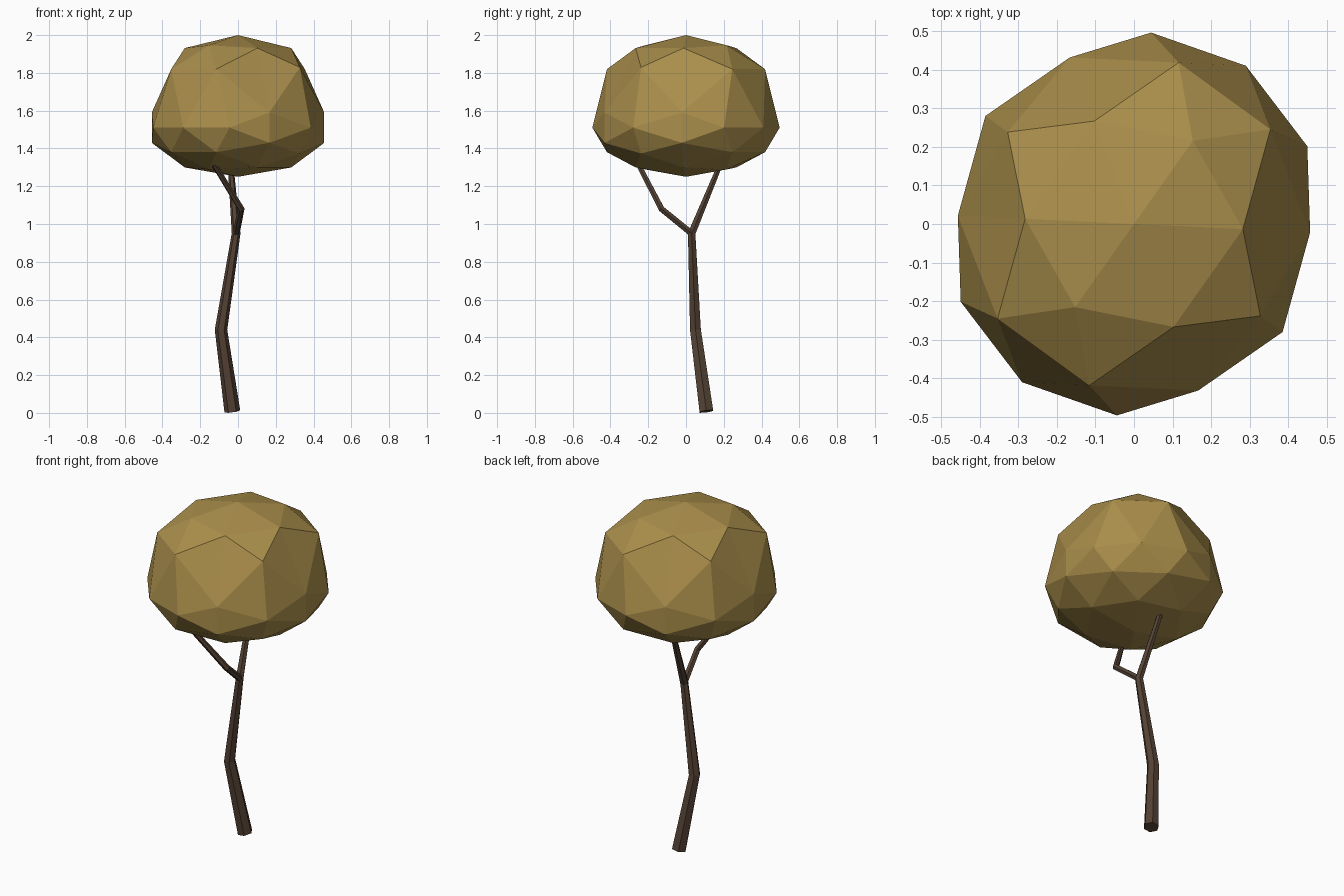
import bpy, bmesh, math
from itertools import combinations
from mathutils import Vector

if "Cube" in bpy.data.objects:
    bpy.data.objects.remove(bpy.data.objects["Cube"])


def finish(bm, name, color):
    bmesh.ops.recalc_face_normals(bm, faces=bm.faces[:])
    me = bpy.data.meshes.new(name)
    bm.to_mesh(me)
    bm.free()
    mat = bpy.data.materials.new(name + "_colour")
    mat.diffuse_color = color
    mat.use_nodes = True
    mat.node_tree.nodes["Principled BSDF"].inputs["Base Color"].default_value = mat.diffuse_color
    me.materials.append(mat)
    ob = bpy.data.objects.new(name, me)
    bpy.context.collection.objects.link(ob)
    return ob


def limb(name, path, sides=6):
    """Tapered six-sided tube through (x, y, z, radius) points."""
    bm = bmesh.new()
    pts = [Vector(p[:3]) for p in path]
    rings = []
    for i, p in enumerate(pts):
        t = Vector()
        if i > 0:
            t += (p - pts[i - 1]).normalized()
        if i < len(pts) - 1:
            t += (pts[i + 1] - p).normalized()
        t.normalize()
        u = (Vector((1, 0, 0)) - t * t.x).normalized()
        v = t.cross(u)
        rings.append([bm.verts.new(p + path[i][3] * (u * math.cos(a) + v * math.sin(a)))
                      for a in (math.tau * k / sides for k in range(sides))])
    for a, b in zip(rings, rings[1:]):
        for k in range(sides):
            n = (k + 1) % sides
            bm.faces.new((a[k], a[n], b[n], b[k]))
    bm.faces.new(rings[0][::-1])
    bm.faces.new(rings[-1])
    return finish(bm, name, (0.09, 0.055, 0.035, 1))


# Trunk and its two forks
limb("trunk", [(-0.03, 0.108, 0.008, 0.042), (-0.09, 0.05, 0.44, 0.033),
               (-0.01, 0.03, 0.95, 0.023), (-0.043, 0.2, 1.36, 0.014)])
limb("branch", [(-0.01, 0.03, 0.95, 0.019), (0.017, -0.13, 1.08, 0.018),
                (-0.16, -0.28, 1.37, 0.014)])

# Canopy: faceted ball with an edge of the icosahedron facing up
phi = (1 + 5 ** 0.5) / 2
corners = []
for s in (-1, 1):
    for t in (-phi, phi):
        corners += [Vector((0, s, t)), Vector((s, t, 0)), Vector((t, 0, s))]
points = corners + [a + b for a, b in combinations(corners, 2) if (a - b).length < 2.1]
bm = bmesh.new()
for p in points:
    x, y, z = p.normalized()
    # Flattened below, domed above
    height = 1.64 + 0.36 * z if z > 0.4 else 1.51 + 0.26 * z
    bm.verts.new((0.385 * x + 0.29 * y, -0.28 * x + 0.41 * y, height))
# Hull is taken on the round ball so every facet is kept
verts = list(bm.verts)
final = [v.co.copy() for v in verts]
for v, p in zip(verts, points):
    v.co = p.normalized()
bmesh.ops.convex_hull(bm, input=verts)
for v, co in zip(verts, final):
    v.co = co
finish(bm, "canopy", (0.40, 0.27, 0.07, 1))
